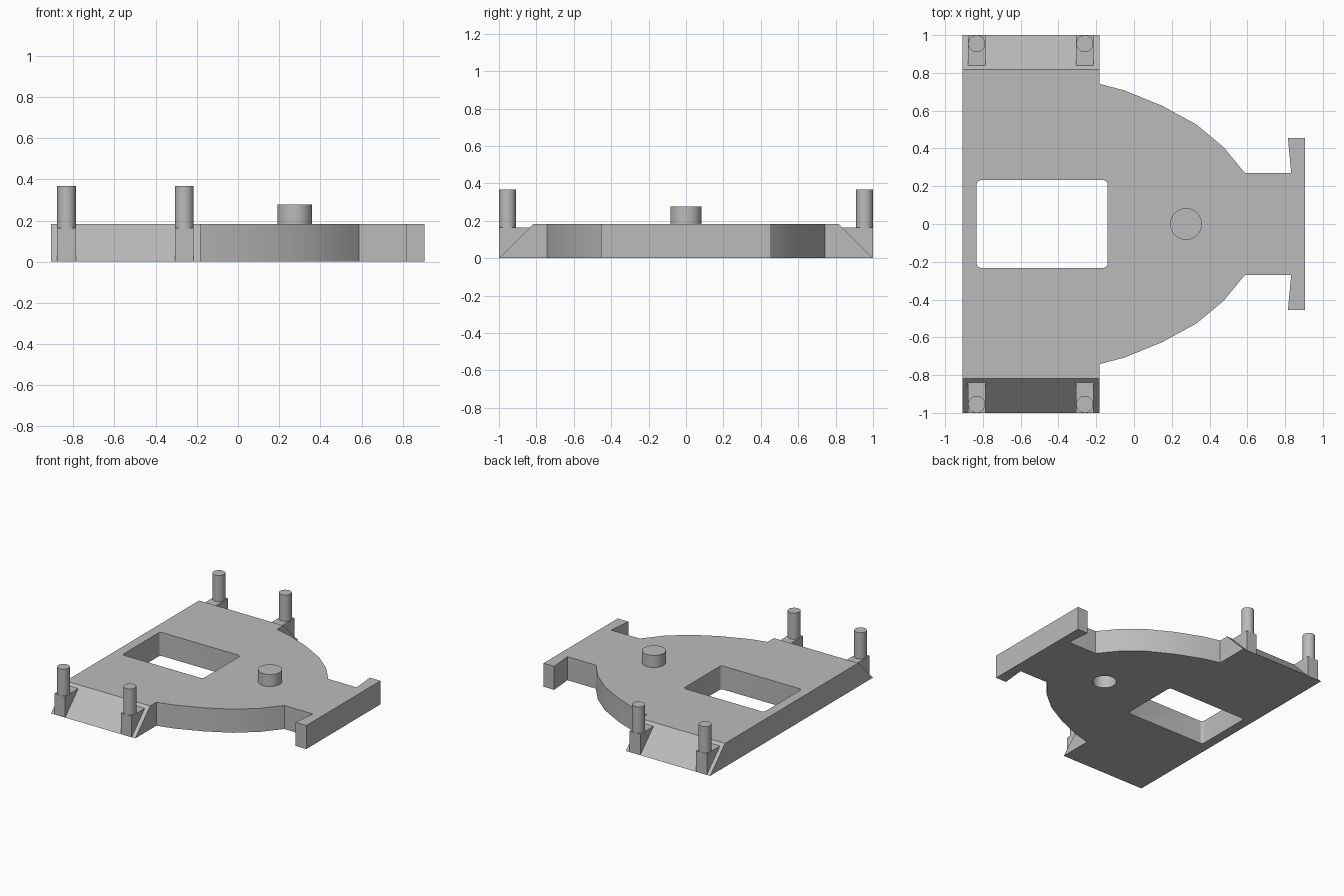
import bpy, bmesh
from math import radians

cube = bpy.data.objects.get("Cube")
if cube:
    bpy.data.objects.remove(cube, do_unlink=True)

grey = bpy.data.materials.new("light grey")
grey.use_nodes = True
grey.diffuse_color = (0.5, 0.5, 0.5, 1)
grey.node_tree.nodes["Principled BSDF"].inputs["Base Color"].default_value = (0.5, 0.5, 0.5, 1)

HEIGHT = 0.183    # plate thickness
LEDGE = 0.163     # top of the wedge under each peg
SLOPE_Y = 0.818   # where the sloped ends begin


def prism(name, outline, offset):
    """Extrude a closed outline of 3D points along an offset."""
    bm = bmesh.new()
    face = bm.faces.new([bm.verts.new(p) for p in outline])
    new = bmesh.ops.extrude_face_region(bm, geom=[face])["geom"]
    verts = [g for g in new if isinstance(g, bmesh.types.BMVert)]
    bmesh.ops.translate(bm, vec=offset, verts=verts)
    bmesh.ops.recalc_face_normals(bm, faces=bm.faces)
    mesh = bpy.data.meshes.new(name)
    bm.to_mesh(mesh)
    bm.free()
    mesh.materials.append(grey)
    obj = bpy.data.objects.new(name, mesh)
    bpy.context.collection.objects.link(obj)
    return obj


def cylinder(name, x, y, z0, z1, radius):
    bpy.ops.mesh.primitive_cylinder_add(vertices=48, radius=radius, depth=z1 - z0,
                                        location=(x, y, (z0 + z1) / 2))
    obj = bpy.context.object
    obj.name = name
    obj.data.materials.append(grey)
    smooth(obj)
    return obj


def activate(obj):
    bpy.ops.object.select_all(action='DESELECT')
    obj.select_set(True)
    bpy.context.view_layer.objects.active = obj


def smooth(obj):
    activate(obj)
    bpy.ops.object.shade_smooth_by_angle(angle=radians(25))


def cut(obj, cutter):
    mod = obj.modifiers.new("cut", 'BOOLEAN')
    mod.operation = 'DIFFERENCE'
    mod.solver = 'EXACT'
    mod.object = cutter
    activate(obj)
    bpy.ops.object.modifier_apply(modifier=mod.name)
    bpy.data.objects.remove(cutter, do_unlink=True)


# Base plate: half outline mirrored across y, from the flat end to the crossbar
half = [(-0.908, 1), (-0.183, 1), (-0.183, 0.742), (-0.05, 0.707), (0.146, 0.627),
        (0.33, 0.527), (0.474, 0.407), (0.587, 0.27), (0.832, 0.27),
        (0.815, 0.455), (0.906, 0.455)]
outline = half + [(x, -y) for x, y in reversed(half)]
plate = prism("base_plate", [(x, y, 0) for x, y in outline], (0, 0, HEIGHT))
for v in plate.data.vertices:   # slope both ends inward toward the top
    if v.co.z > HEIGHT / 2:
        v.co.y = max(-SLOPE_Y, min(SLOPE_Y, v.co.y))

# Rounded rectangular window
window = prism("window_cutter", [(x, y, -0.1) for x, y in
               ((-0.833, -0.232), (-0.14, -0.232), (-0.14, 0.232), (-0.833, 0.232))],
               (0, 0, 0.5))
bm = bmesh.new()
bm.from_mesh(window.data)
upright = [e for e in bm.edges if abs(e.verts[0].co.z - e.verts[1].co.z) > 0.1]
bmesh.ops.bevel(bm, geom=upright, offset=0.022, segments=5, profile=0.5, affect='EDGES')
bm.to_mesh(window.data)
bm.free()
cut(plate, window)

# Socket underneath and matching pivot knob on top
cut(plate, cylinder("socket_cutter", 0.276, 0, -0.1, 0.13, 0.085))
smooth(plate)
cylinder("pivot_knob", 0.276, 0, HEIGHT - 0.01, 0.277, 0.084)

# Four pegs, each on a wedge that fills the sloped end
for end, s in (("front", -1), ("back", 1)):
    for side, x in (("right", -0.833), ("left", -0.261)):
        profile = [(s, 0), (s, LEDGE), (s * 0.838, LEDGE)]
        prism(f"{end}_{side}_peg_wedge", [(x - 0.046, y, z) for y, z in profile],
              (0.092, 0, 0))
        cylinder(f"{end}_{side}_peg", x, s * 0.955, LEDGE - 0.01, 0.367, 0.045)
